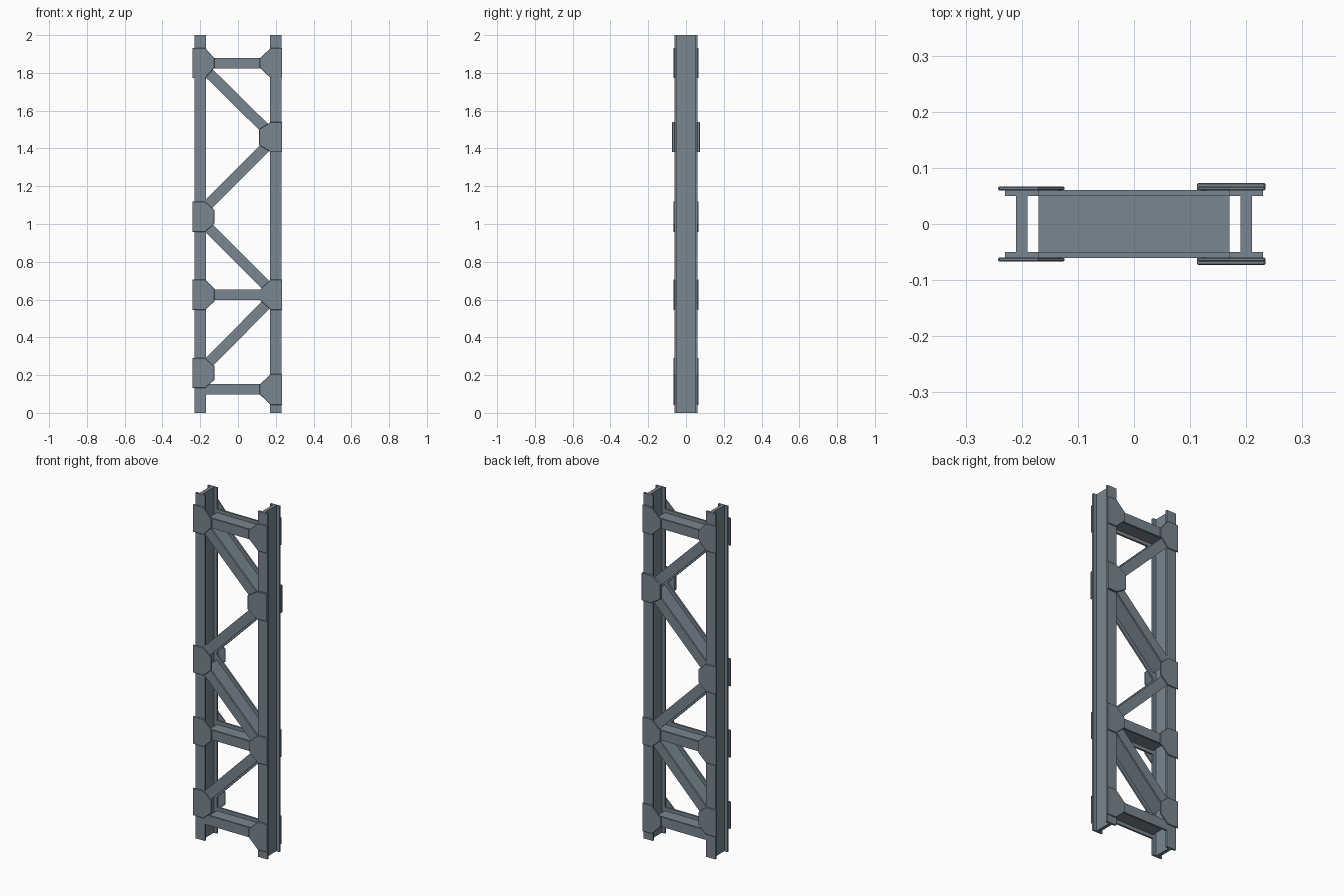
import bpy, bmesh, math
from mathutils import Vector

if "Cube" in bpy.data.objects:
    bpy.data.objects.remove(bpy.data.objects["Cube"])

steel = bpy.data.materials.new("blue_grey_steel")
steel.diffuse_color = (0.19, 0.24, 0.28, 1)
steel.use_nodes = True
steel.node_tree.nodes["Principled BSDF"].inputs["Base Color"].default_value = steel.diffuse_color


def extrude_object(name, start, end, bevel=0.0):
    """Prism between two matching outlines (start and end)."""
    bm = bmesh.new()
    a = [bm.verts.new(p) for p in start]
    b = [bm.verts.new(p) for p in end]
    n = len(a)
    bm.faces.new(a)
    bm.faces.new(b[::-1])
    for i in range(n):
        bm.faces.new((a[i], b[i], b[(i + 1) % n], a[(i + 1) % n]))
    bmesh.ops.recalc_face_normals(bm, faces=bm.faces)
    mesh = bpy.data.meshes.new(name)
    bm.to_mesh(mesh)
    bm.free()
    mesh.materials.append(steel)
    ob = bpy.data.objects.new(name, mesh)
    bpy.context.collection.objects.link(ob)
    if bevel:
        mod = ob.modifiers.new("soft_edge", 'BEVEL')
        mod.width = bevel
        mod.segments = 1
    return ob


def i_section(w, web, d, fl):
    """I outline as (across, y): flange half width, web half width, depth, flange inner y."""
    quarter = [(web, 0), (web, fl), (w, fl), (w, d)]
    right = [(x, -y) for x, y in quarter[:0:-1]] + quarter[1:]
    return right + [(-x, y) for x, y in right[::-1]]


# Two upright columns
for side, x in (("left", -0.2), ("right", 0.2)):
    sec = i_section(0.03, 0.01, 0.061, 0.05)
    extrude_object(side + "_column", [(x + u, y, 0) for u, y in sec],
                   [(x + u, y, 2) for u, y in sec])


# Braces: ends are cut flush with the column flanges
def brace(name, z_left, z_right, depth):
    slope = (z_right - z_left) / 0.4
    stretch = math.sqrt(1 + slope * slope)
    sec = i_section(0.028 * stretch, 0.008 * stretch, depth, 0.05)

    def ring(x):
        zc = (z_left + z_right) / 2 + slope * x
        return [(x, y, zc + u) for u, y in sec]
    extrude_object(name, ring(-0.17), ring(0.17))


for i, z in enumerate((0.125, 0.625, 1.85)):
    brace("cross_strut_%d" % (i + 1), z, z, 0.061)
for i, (zl, zr) in enumerate(((0.22, 0.625), (1.025, 0.625), (1.06, 1.46), (1.845, 1.45))):
    brace("diagonal_brace_%d" % (i + 1), zl, zr, 0.0605)


# Gusset plates on front and back of every joint:
# (side, centre z, half height, nose half height, inner x, outer y)
plates = [
    (-1, 0.211, 0.079, 0.035, 0.124, 0.067),
    (1, 0.124, 0.082, 0.025, 0.114, 0.067),
    (-1, 0.625, 0.080, 0.033, 0.124, 0.067),
    (1, 0.625, 0.080, 0.030, 0.118, 0.067),
    (-1, 1.038, 0.080, 0.035, 0.124, 0.067),
    (1, 1.460, 0.080, 0.042, 0.112, 0.073),
    (-1, 1.852, 0.080, 0.024, 0.124, 0.067),
    (1, 1.852, 0.080, 0.024, 0.114, 0.067),
]
for i, (s, z, h, nose, inner, y) in enumerate(plates):
    outer = 0.242 if s < 0 else 0.234
    outline = [(outer, h), (0.174, h), (inner, nose),
               (inner, -nose), (0.174, -h), (outer, -h)]
    for face, f in (("front", -1), ("back", 1)):
        extrude_object("%s_gusset_plate_%d" % (face, i + 1),
                       [(s * u, f * 0.0595, z + v) for u, v in outline],
                       [(s * u, f * y, z + v) for u, v in outline], 0.002)
